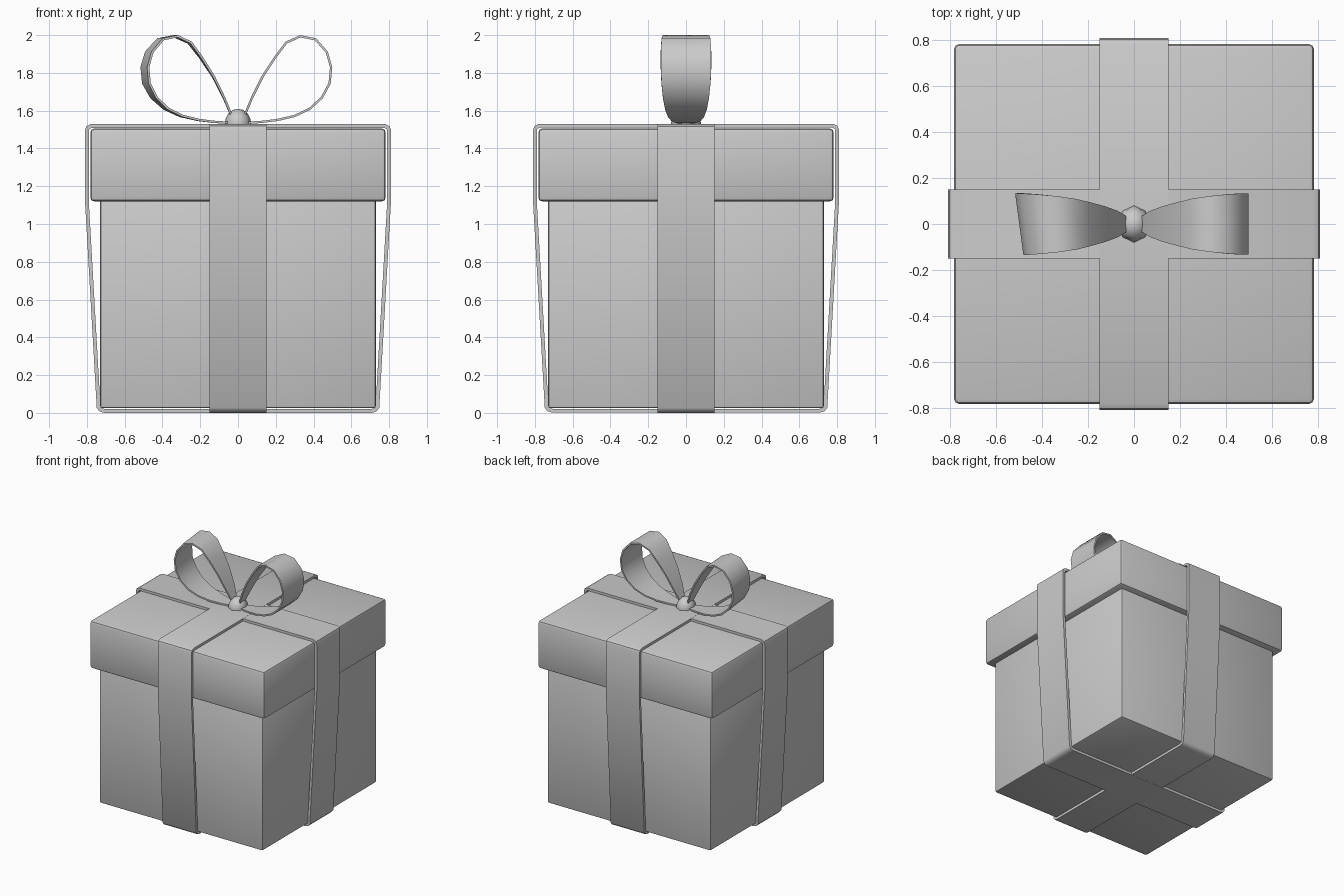
import bpy, bmesh, math
from mathutils import Matrix

if "Cube" in bpy.data.objects:
    bpy.data.objects.remove(bpy.data.objects["Cube"])


def finish(name, bm, thickness=0.0, angle=40):
    """Turn a bmesh into an object, optionally thicken it, then smooth by angle."""
    bmesh.ops.recalc_face_normals(bm, faces=bm.faces[:])
    mesh = bpy.data.meshes.new(name)
    bm.to_mesh(mesh)
    bm.free()
    ob = bpy.data.objects.new(name, mesh)
    bpy.context.collection.objects.link(ob)
    bpy.ops.object.select_all(action='DESELECT')
    ob.select_set(True)
    bpy.context.view_layer.objects.active = ob
    if thickness:
        mod = ob.modifiers.new("thickness", 'SOLIDIFY')
        mod.thickness = thickness
        mod.offset = 0
        mod.use_even_offset = True
        bpy.ops.object.modifier_apply(modifier=mod.name)
    bpy.ops.object.shade_smooth_by_angle(angle=math.radians(angle))
    return ob


def rounded_box(name, half, z0, z1, bevel):
    bm = bmesh.new()
    bmesh.ops.create_cube(bm, size=1)
    bmesh.ops.scale(bm, vec=(2 * half, 2 * half, z1 - z0), verts=bm.verts)
    bmesh.ops.translate(bm, vec=(0, 0, (z0 + z1) / 2), verts=bm.verts)
    bmesh.ops.bevel(bm, geom=bm.edges[:], offset=bevel, segments=2,
                    profile=0.5, affect='EDGES')
    return finish(name, bm)


def strip(path, widths, closed=False):
    """Sheet following an x/z path, with a half width in y at every point."""
    bm = bmesh.new()
    rows = [[bm.verts.new((x, s * w, z)) for s in (-1, 0, 1)]
            for (x, z), w in zip(path, widths)]
    n = len(rows)
    for i in range(n if closed else n - 1):
        a, b = rows[i], rows[(i + 1) % n]
        for j in range(2):
            bm.faces.new((a[j], a[j + 1], b[j + 1], b[j]))
    return bm


# Box and lid
rounded_box("box", 0.73, 0.025, 1.15, 0.012)
rounded_box("lid", 0.782, 1.12, 1.505, 0.02)

# Two wrapping ribbons, flaring from the box foot out to the lid
half = [(0.705, 0.01), (0.727, 0.016), (0.738, 0.03), (0.80, 1.12),
        (0.80, 1.495), (0.795, 1.51), (0.778, 1.519)]
loop = half + [(-x, z) for x, z in reversed(half)]
for name, turn, dz in (("ribbon_across", 0, 0.0), ("ribbon_front_to_back", 90, 0.001)):
    bm = strip(loop, [0.15] * len(loop), closed=True)
    bm.transform(Matrix.Translation((0, 0, dz)) @ Matrix.Rotation(math.radians(turn), 4, 'Z'))
    finish(name, bm, 0.02)

# Bow loops: teardrop path, narrow at the knot and wide at the outside
bow = [(0.035, 1.575), (0.075, 1.67), (0.13, 1.78), (0.195, 1.88), (0.255, 1.96),
       (0.33, 1.994), (0.41, 1.978), (0.47, 1.91), (0.493, 1.83), (0.485, 1.745),
       (0.445, 1.67), (0.38, 1.61), (0.30, 1.572), (0.21, 1.551), (0.13, 1.541),
       (0.035, 1.535)]
widths = [0.032 + 0.102 * math.sin(math.pi * i / 15) ** 0.9 for i in range(16)]
for name, side, skew in (("bow_right", 1, 0.0), ("bow_left", -1, 0.27)):
    bm = strip(bow, widths)
    for v in bm.verts:
        v.co.x *= side * (1 + skew * v.co.y)
    finish(name, bm, 0.012, 50)

# Knot
bm = bmesh.new()
bmesh.ops.create_uvsphere(bm, u_segments=8, v_segments=8, radius=1)
bmesh.ops.scale(bm, vec=(0.07, 0.08, 0.08), verts=bm.verts)
bmesh.ops.translate(bm, vec=(0, 0, 1.53), verts=bm.verts)
finish("knot", bm, angle=60)
